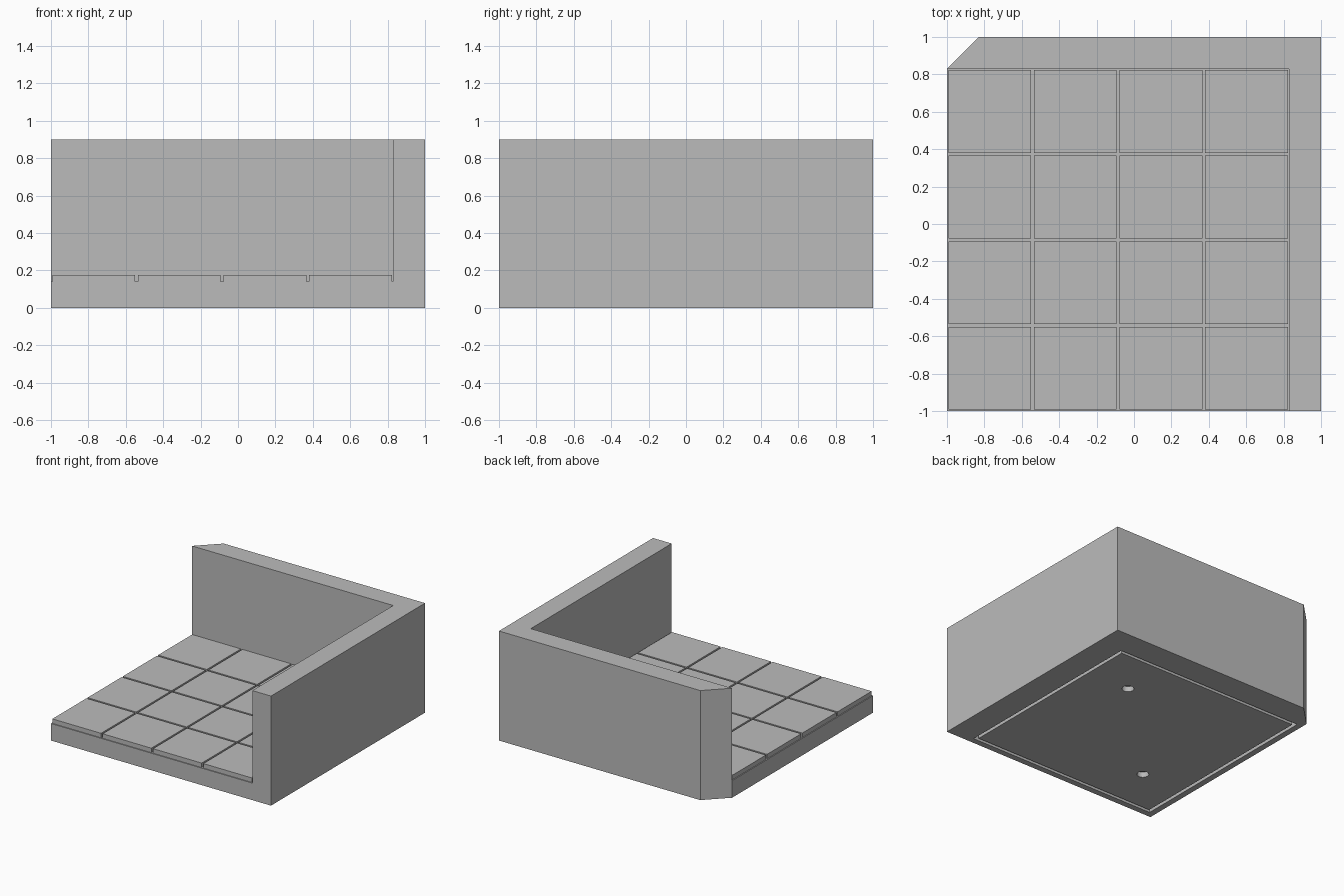
import bpy, bmesh, math
from mathutils import Matrix

if "Cube" in bpy.data.objects:
    bpy.data.objects.remove(bpy.data.objects["Cube"], do_unlink=True)

INNER = 0.83                    # inner face of both walls
HEIGHT, FLOOR, TILE_TOP = 0.9, 0.14, 0.177
PITCH = (INNER + 1) / 4
GAP = 0.015

stone = bpy.data.materials.new("stone_grey")
stone.use_nodes = True
grey = (0.5, 0.5, 0.5, 1)
stone.diffuse_color = grey
stone.node_tree.nodes["Principled BSDF"].inputs["Base Color"].default_value = grey


def finish(name, bm):
    bmesh.ops.recalc_face_normals(bm, faces=bm.faces[:])
    mesh = bpy.data.meshes.new(name)
    bm.to_mesh(mesh)
    bm.free()
    mesh.materials.append(stone)
    obj = bpy.data.objects.new(name, mesh)
    bpy.context.collection.objects.link(obj)
    return obj


def add_box(bm, x0, x1, y0, y1, z0, z1):
    size = Matrix.Diagonal((x1 - x0, y1 - y0, z1 - z0, 1))
    centre = Matrix.Translation(((x0 + x1) / 2, (y0 + y1) / 2, (z0 + z1) / 2))
    bmesh.ops.create_cube(bm, size=1, matrix=centre @ size)


def cut(target, cutter):
    mod = target.modifiers.new("cut", "BOOLEAN")
    mod.operation = "DIFFERENCE"
    mod.solver = "EXACT"
    mod.object = cutter
    bpy.context.view_layer.objects.active = target
    bpy.ops.object.modifier_apply(modifier=mod.name)
    bpy.data.objects.remove(cutter, do_unlink=True)


# Solid block with one chamfered back corner
bm = bmesh.new()
outline = [(-1, -1), (1, -1), (1, 1), (-INNER, 1), (-1, INNER)]
base = bm.faces.new([bm.verts.new((x, y, 0)) for x, y in outline])
top = bmesh.ops.extrude_face_region(bm, geom=[base], use_keep_orig=True)
bmesh.ops.translate(bm, vec=(0, 0, HEIGHT),
                    verts=[v for v in top["geom"] if isinstance(v, bmesh.types.BMVert)])
body = finish("corner_walls_and_base", bm)

# Room hollowed out of the block, leaving two walls and the floor slab
bm = bmesh.new()
add_box(bm, -1.2, INNER, -1.2, INNER, FLOOR, 1.2)
cut(body, finish("room_cutter", bm))

# Square groove on the underside
bm = bmesh.new()
lo, hi, width, depth = -0.95, 0.78, 0.027, 0.045
rings = []
for inset in (0, width):
    a, b = lo + inset, hi - inset
    for z in (-0.05, depth):
        rings.append([bm.verts.new((x, y, z)) for x, y in ((a, a), (b, a), (b, b), (a, b))])
outer_low, outer_high, inner_low, inner_high = rings
for r, s in ((outer_low, outer_high), (outer_high, inner_high),
             (inner_high, inner_low), (inner_low, outer_low)):
    for i in range(4):
        j = (i + 1) % 4
        bm.faces.new((r[i], r[j], s[j], s[i]))
cut(body, finish("groove_cutter", bm))

# Two round sockets on the underside, below tile crossings
for crossing in (1, 3):
    p = -1 + crossing * PITCH
    bm = bmesh.new()
    bmesh.ops.create_cone(bm, cap_ends=True, segments=32, radius1=0.045, radius2=0.045,
                          depth=2 * depth, matrix=Matrix.Translation((p, p, 0)))
    cut(body, finish("socket_cutter", bm))

# Floor tiles with narrow joints
for row in range(4):
    for col in range(4):
        x, y = -1 + col * PITCH, -1 + row * PITCH
        bm = bmesh.new()
        add_box(bm, x + GAP / 2, x + PITCH - GAP / 2,
                y + GAP / 2, y + PITCH - GAP / 2, FLOOR - 0.01, TILE_TOP)
        finish(f"floor_tile_{row + 1}_{col + 1}", bm)
